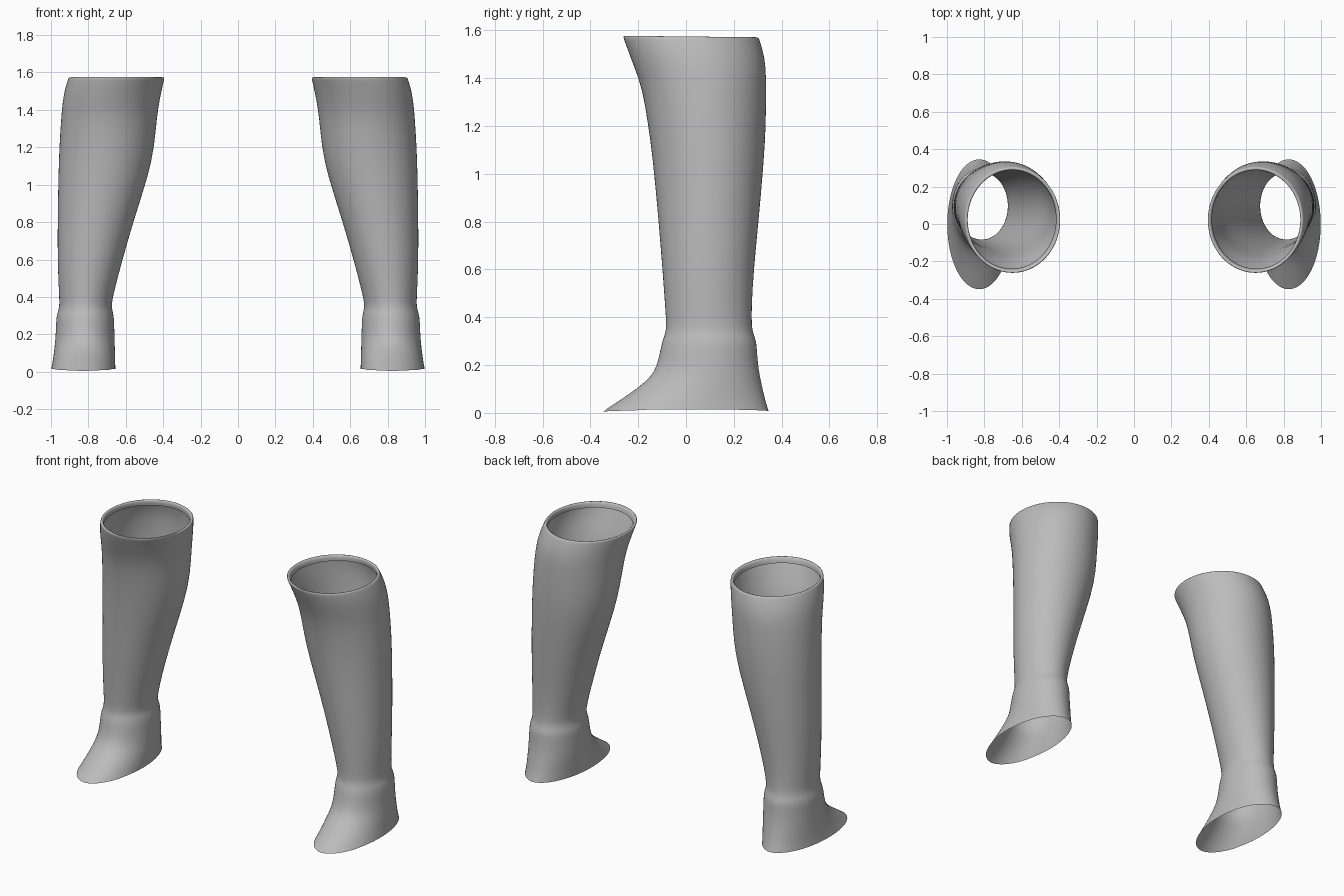
import bpy, bmesh, math

SEGMENTS = 40

# Boot cross-sections: height, inner x, outer x, front y, back y
SECTIONS = [
    (0.007, 0.655, 0.999, -0.350, 0.347),
    (0.050, 0.656, 0.992, -0.282, 0.333),
    (0.100, 0.657, 0.985, -0.208, 0.321),
    (0.150, 0.659, 0.979, -0.147, 0.310),
    (0.200, 0.660, 0.975, -0.121, 0.302),
    (0.260, 0.662, 0.973, -0.108, 0.297),
    (0.300, 0.664, 0.970, -0.100, 0.295),
    (0.330, 0.672, 0.960, -0.088, 0.282),
    (0.360, 0.677, 0.954, -0.082, 0.275),
    (0.450, 0.657, 0.959, -0.088, 0.275),
    (0.600, 0.617, 0.965, -0.099, 0.284),
    (0.800, 0.560, 0.965, -0.115, 0.304),
    (1.050, 0.478, 0.961, -0.138, 0.326),
    (1.200, 0.447, 0.956, -0.158, 0.335),
    (1.360, 0.433, 0.946, -0.184, 0.336),
    (1.450, 0.419, 0.938, -0.219, 0.335),
    (1.520, 0.404, 0.924, -0.246, 0.322),
    (1.560, 0.395, 0.910, -0.261, 0.309),
    (1.573, 0.392, 0.906, -0.264, 0.305),
    # rolled lip turning down inside the opening
    (1.575, 0.400, 0.898, -0.256, 0.297),
    (1.571, 0.413, 0.888, -0.246, 0.287),
    (1.540, 0.416, 0.892, -0.240, 0.291),
]

leather = bpy.data.materials.new("grey leather")
leather.diffuse_color = (0.5, 0.5, 0.5, 1)


def make_boot(name, side):
    bm = bmesh.new()
    rings = []
    for z, x0, x1, y0, y1 in SECTIONS:
        cx, cy = (x0 + x1) / 2, (y0 + y1) / 2
        rx, ry = (x1 - x0) / 2, (y1 - y0) / 2
        ring = []
        for i in range(SEGMENTS):
            a = 2 * math.pi * i / SEGMENTS
            x, y = cx + rx * math.cos(a), cy + ry * math.sin(a)
            dz = 0.0
            if z < 0.02:                       # slight arch under the foot
                dz = 0.008 * abs(math.cos(a)) - 0.003 * (math.sin(a) < -0.5)
            elif z > 1.5:                      # rim dips a little at the back
                dz = -0.003 * math.sin(a)
            ring.append(bm.verts.new((side * x, y, z + dz)))
        rings.append(ring)
    for low, high in zip(rings, rings[1:]):
        for i in range(SEGMENTS):
            j = (i + 1) % SEGMENTS
            loop = [low[i], low[j], high[j], high[i]]
            bm.faces.new(loop if side > 0 else loop[::-1])
    mesh = bpy.data.meshes.new(name)
    bm.to_mesh(mesh)
    bm.free()
    mesh.materials.append(leather)
    mesh.shade_smooth()
    boot = bpy.data.objects.new(name, mesh)
    bpy.context.collection.objects.link(boot)
    sub = boot.modifiers.new("smooth surface", 'SUBSURF')
    sub.levels = sub.render_levels = 1


# Matching pair, open at top and sole
make_boot("left_boot", 1)
make_boot("right_boot", -1)
